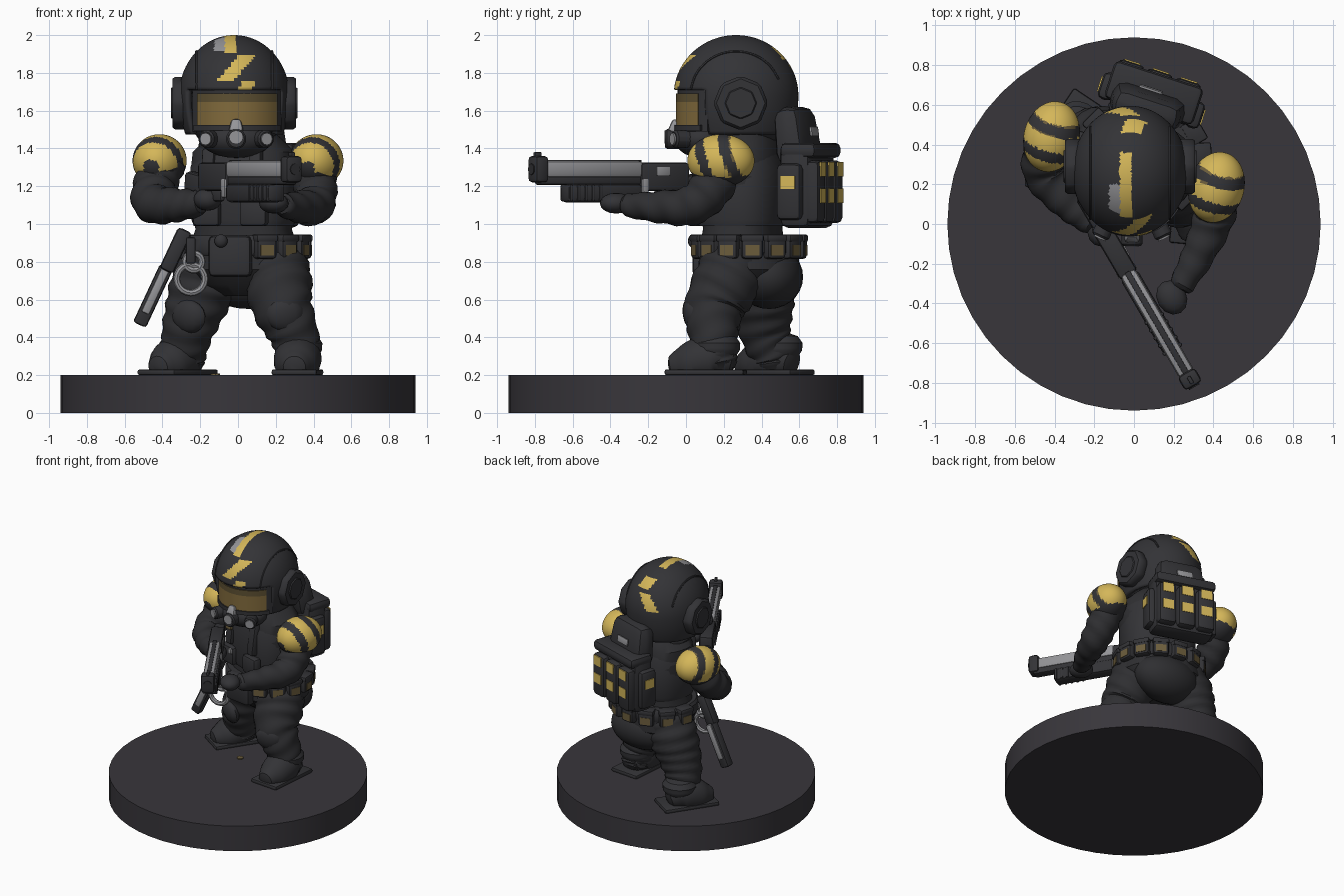
import bpy, bmesh, math
from mathutils import Vector, Matrix, Euler
from math import sin, cos, pi, radians

if "Cube" in bpy.data.objects:
    bpy.data.objects.remove(bpy.data.objects["Cube"])

def material(name, r, g, b):
    m = bpy.data.materials.new(name)
    m.diffuse_color = (r, g, b, 1)
    m.use_nodes = True
    m.node_tree.nodes["Principled BSDF"].inputs["Base Color"].default_value = m.diffuse_color
    return m

BASE = material("base charcoal", .040, .037, .044)
BLACK = material("armour black", .033, .033, .037)
DARK = material("cloth black", .028, .028, .031)
YELLOW = material("yellow paint", .66, .47, .10)
TAN = material("dull tan", .15, .11, .045)
AMBER = material("visor amber", .22, .145, .045)
BROWN = material("visor brown", .11, .08, .032)
GREY = material("bare metal", .30, .30, .315)

def finish(bm, name, mats, rule=None):
    bmesh.ops.recalc_face_normals(bm, faces=bm.faces[:])
    mats = mats if isinstance(mats, list) else [mats]
    if rule:
        for f in bm.faces:
            f.material_index = rule(f.calc_center_median())
    me = bpy.data.meshes.new(name)
    bm.to_mesh(me)
    bm.free()
    for m in mats:
        me.materials.append(m)
    ob = bpy.data.objects.new(name, me)
    bpy.context.collection.objects.link(ob)
    return ob

def place(bm, loc, rot=(0, 0, 0)):
    bm.transform(Matrix.Translation(loc) @ Euler([radians(a) for a in rot]).to_matrix().to_4x4())

def box(name, loc, size, mat, rot=(0, 0, 0), bevel=.02, taper=1):
    bm = bmesh.new()
    bmesh.ops.create_cube(bm, size=1)
    for v in bm.verts:
        k = taper if v.co.z > 0 else 1
        v.co = Vector((v.co.x * size[0] * k, v.co.y * size[1] * k, v.co.z * size[2]))
    if bevel:
        bmesh.ops.bevel(bm, geom=bm.edges[:], offset=bevel, segments=2, profile=.5, affect='EDGES')
    place(bm, loc, rot)
    return finish(bm, name, mat)

def ball(name, loc, size, mat, rot=(0, 0, 0), u=24, v=14, rule=None):
    bm = bmesh.new()
    bmesh.ops.create_uvsphere(bm, u_segments=u, v_segments=v, radius=1)
    bm.transform(Matrix.Diagonal((*size, 1)))
    place(bm, loc, rot)
    return finish(bm, name, mat, rule)

def rod(name, loc, r, depth, mat, rot=(0, 0, 0), sides=16, r2=None, bevel=0):
    bm = bmesh.new()
    bmesh.ops.create_cone(bm, cap_ends=True, segments=sides, radius1=r, radius2=r if r2 is None else r2, depth=depth)
    if bevel:
        bmesh.ops.bevel(bm, geom=bm.edges[:], offset=bevel, segments=1, affect='EDGES')
    place(bm, loc, rot)
    return finish(bm, name, mat)

def skin(bm, rings, closed_caps=True):
    rows = [[bm.verts.new(p) for p in ring] for ring in rings]
    n = len(rows[0])
    for a, b in zip(rows, rows[1:]):
        for i in range(n):
            j = (i + 1) % n
            bm.faces.new((a[i], a[j], b[j], b[i]))
    if closed_caps:
        bm.faces.new(rows[0])
        bm.faces.new(rows[-1])

def tube(name, pts, mat, folds=0, sides=20, floor=None, steps=8):
    # rounded tube through (x, y, z, radius) points, with optional cloth folds
    P = [Vector(p) for p in pts]
    P = [P[0] * 2 - P[1]] + P + [P[-1] * 2 - P[-2]]
    path = []
    for k in range(1, len(P) - 2):
        a, b, c, d = P[k - 1:k + 3]
        for s in range(steps):
            t = s / steps
            path.append(.5 * (2 * b + (c - a) * t + (2 * a - 5 * b + 4 * c - d) * t * t + (3 * b - a - 3 * c + d) * t ** 3))
    path.append(P[-2])
    rings, x = [], Vector((1, .2, .1))
    def ring(q, axis, k, f, shift=0):
        nonlocal x
        x = (x - axis * x.dot(axis)).normalized()
        y = axis.cross(x)
        out = []
        for i in range(sides):
            a = 2 * pi * i / sides
            r = q[3] * k * (1 + folds * sin(f * 1.25 + 2.2 * sin(a + f * .11)))
            out.append(q.xyz + axis * shift + (x * cos(a) + y * sin(a)) * r)
        return out
    for i, q in enumerate(path):
        axis = (path[min(i + 1, len(path) - 1)].xyz - path[max(i - 1, 0)].xyz).normalized()
        if i == 0:
            rings += [ring(q, axis, k, 0, -q[3] * h) for k, h in ((.4, .42), (.8, .28))]
        rings.append(ring(q, axis, 1, i))
        if i == len(path) - 1:
            rings += [ring(q, axis, k, i, q[3] * h) for k, h in ((.8, .28), (.4, .42))]
    bm = bmesh.new()
    skin(bm, rings)
    if floor:
        for v in bm.verts:
            v.co.z = max(v.co.z, floor)
    return finish(bm, name, mat)

def loft(name, loc, yaw, sections, mat, power=.8, sides=32):
    # stacked rounded-rectangle sections (z, rx, ry)
    sp = lambda c: math.copysign(abs(c) ** power, c)
    bm = bmesh.new()
    skin(bm, [[(rx * sp(cos(2 * pi * i / sides)), ry * sp(sin(2 * pi * i / sides)), z)
               for i in range(sides)] for z, rx, ry in sections])
    place(bm, loc, (0, 0, yaw))
    return finish(bm, name, mat)

def arc(name, rx, ry, half, z0, z1, thick, mat, n=16):
    # curved face band around the head
    bm = bmesh.new()
    rings = []
    for i in range(n + 1):
        a = radians(-half + 2 * half * i / n)
        rings.append([(-.005 + sin(a) * (rx - d), .27 - cos(a) * (ry - d), z)
                      for d, z in ((0, z0), (0, z1), (thick, z1), (thick, z0))])
    skin(bm, rings)
    return finish(bm, name, mat)

# Round base and a spent casing
rod("base_disc", (0, 0, .1), .94, .2, BASE, sides=48)
rod("spent_casing", (-.12, .2, .204), .025, .008, TAN, sides=8)

# Helmet: open-faced dome with painted stripes
def helmet_paint(c):
    x, y, z = c
    if y < .36:
        if z > 1.905 and -.07 < x < -.012: return 1
        if z > 1.92 and -.125 < x < -.07 and y < .2: return 2
        if y < .2 and 1.76 < z < 1.895 and abs(x + .005 - (z - 1.83) * .85) < .045: return 1
        if y < .2 and 1.68 < z < 1.755 and abs(x - .04 - (z - 1.72) * .5) < .035: return 1
    else:
        if 1.87 < z < 1.94 and abs(x + (z - 1.9) * .5) < .05: return 1
        if 1.73 < z < 1.84 and abs(x + .06 - (z - 1.79) * .8) < .045: return 1
    return 0
bm = bmesh.new()
bmesh.ops.create_uvsphere(bm, u_segments=96, v_segments=64, radius=1)
for v in bm.verts:
    v.co = Vector((-.02 + v.co.x * .292, .265 + v.co.y * .33, 1.68 + v.co.z * (.32 if v.co.z > 0 else .44)))
def opening(c):
    return c.z < 1.47 or (c.z < 1.705 and abs(math.atan2(c.x + .02, .265 - c.y)) < radians(56))
bmesh.ops.delete(bm, geom=[f for f in bm.faces if opening(f.calc_center_median())], context='FACES')
helmet = finish(bm, "helmet_shell", [BLACK, YELLOW, GREY], helmet_paint)
helmet.modifiers.new("shell", 'SOLIDIFY').thickness = .03
ball("head", (-.01, .28, 1.6), (.255, .275, .24), DARK)
for s in (-1, 1):
    rod("ear_cover", (-.02 + s * .285, .29, 1.64), .145, .085, BLACK, (0, 90, 0), 8, bevel=.015)
    rod("ear_disc", (-.02 + s * .325, .29, 1.64), .085, .02, BLACK, (0, 90, 0), 8, bevel=.006)
    seam = []
    for i in range(9):
        a = radians(8 + 150 * i / 8)
        seam.append((-.02 + s * .2, .265 - cos(a) * .241, 1.68 + sin(a) * .234, .007))
    tube("helmet_seam", seam, BLACK, sides=6, steps=3)

# Visor and breathing mask
arc("visor_frame", .272, .315, 60, 1.49, 1.72, .04, BLACK)
arc("visor_glass", .278, .323, 50, 1.525, 1.645, .02, AMBER)
arc("visor_top_tint", .278, .323, 50, 1.645, 1.69, .02, BROWN)
arc("visor_lower_rim", .285, .332, 54, 1.495, 1.525, .04, BLACK)
ball("mask_body", (-.01, .08, 1.45), (.19, .14, .1), BLACK)
box("mask_nose", (-.01, -.06, 1.52), (.08, .06, .07), GREY, (-15, 0, 0), .015, .6)
rod("mask_snout", (-.01, -.06, 1.45), .055, .1, BLACK, (90, 0, 0), 12, bevel=.01)
rod("snout_cap", (-.01, -.108, 1.46), .035, .012, GREY, (90, 0, 0), 12)
for s in (-1, 1):
    rod("mask_filter", (-.01 + s * .14, -.02, 1.45), .048, .1, BLACK, (90, 0, s * 25), 12, bevel=.01)
    rod("filter_cap", (-.01 + s * .16, -.068, 1.45), .032, .014, GREY, (90, 0, s * 25), 12)

# Torso, twisted towards the trailing shoulder
YAW = -18
loft("torso", (.03, .3, 0), YAW, [(.82, .27, .2), (.93, .27, .2), (.97, .255, .195), (1.1, .265, .2),
     (1.25, .285, .21), (1.38, .27, .2), (1.45, .2, .17), (1.5, .14, .13)], DARK)
loft("vest", (.03, .3, 0), YAW, [(.99, .262, .215), (1.02, .272, .225), (1.3, .28, .225), (1.4, .22, .19)], BLACK)
loft("collar", (.0, .29, 0), 0, [(1.36, .2, .19), (1.42, .21, .2), (1.48, .18, .18)], DARK, 1)
def on_body(x, y, z):
    a = radians(YAW)
    return (.03 + x * cos(a) - y * sin(a), .3 + x * sin(a) + y * cos(a), z)
for x in (-.13, .13):
    box("vest_strap", on_body(x, -.2, 1.27), (.07, .06, .26), BLACK, (-8, 0, YAW), .015)
    box("vest_pouch", on_body(x, -.22, 1.06), (.15, .07, .14), BLACK, (0, 0, YAW), .02)
box("chest_patch", on_body(-.12, -.238, 1.28), (.06, .02, .035), TAN, (-8, 0, YAW), .003)
box("vest_buckle", on_body(-.07, -.265, 1.11), (.03, .02, .04), GREY, (0, 0, YAW), .004)

# Hips, belt and pouches
loft("hips", (.04, .34, 0), -12, [(.62, .13, .12), (.68, .25, .2), (.76, .31, .255), (.86, .3, .25)], DARK, .9)
loft("belt", (.035, .33, 0), 0, [(.83, .3, .26), (.85, .315, .272), (.92, .315, .272), (.94, .3, .26)], BLACK, .9)
for deg in (-70, -46, -22, 4, 30, 56, 82, 108, 136, 164):
    a = radians(deg)
    c = Vector((.035 + cos(a) * .31, .33 + sin(a) * .265, .88))
    out = Vector((cos(a), sin(a), 0))
    box("belt_pouch", c, (.115, .085, .13), BLACK, (0, 0, deg + 90), .02)
    box("pouch_flap", c + Vector((0, 0, .045)), (.122, .095, .04), BLACK, (0, 0, deg + 90), .012)
    box("pouch_paint", c + out * .041 + Vector((0, 0, -.02)), (.075, .008, .055), TAN, (0, 0, deg + 90), 0)
box("front_flap", (-.04, .09, .83), (.23, .09, .22), BLACK, (0, 0, -8), .03)
ball("belt_knob", (-.09, .035, .91), (.035, .025, .035), BLACK, u=12, v=8)

# Backpack
def on_pack(x, y, z):
    a = radians(YAW)
    return (.1 + x * cos(a) - y * sin(a), .66 + x * sin(a) + y * cos(a), z)
box("pack_body", on_pack(0, -.02, 1.2), (.46, .17, .44), BLACK, (0, 0, YAW), .04)
box("pack_top", on_pack(-.01, -.08, 1.47), (.4, .17, .3), BLACK, (8, 0, YAW), .06, .85)
box("pack_flap", on_pack(0, 0, 1.39), (.47, .2, .08), BLACK, (0, 0, YAW), .03)
box("pack_label", on_pack(-.02, .013, 1.49), (.12, .012, .05), GREY, (8, 0, YAW), .003)
for s in (-1, 1):
    box("side_pocket", on_pack(s * .23, -.04, 1.17), (.08, .14, .3), BLACK, (0, 0, YAW), .03)
    box("side_paint", on_pack(s * .272, -.04, 1.22), (.008, .08, .07), YELLOW, (0, 0, YAW), 0)
for x in (-.15, 0, .15):
    box("pack_pouch", on_pack(x, .07, 1.17), (.14, .09, .33), BLACK, (0, 0, YAW), .03)
    for z in (1.15, 1.29):
        box("pouch_square", on_pack(x, .115, z), (.085, .008, .075), YELLOW, (0, 0, YAW), 0)

# Shoulder pads with hazard stripes
for s, y in ((-1, .44), (1, .185)):
    def pad_paint(c, s=s, y=y):
        h = c.z - 1.33 + (s * c.x - .41) * .25
        if h < -.055: return 0
        w = sin((c.y - y) * 42 + (c.z - 1.33) * 16 + s * (s * c.x - .41) * 12 + 1.2)
        return 1 if w > -.25 else 2 if w > -.5 and c.y > y else 0
    ball("shoulder_pad", (s * .415, y, 1.335), (.14, .18, .14), [BLACK, YELLOW, TAN], (0, s * 25, -15), 64, 40, pad_paint)

# Arms and gloves
tube("trailing_arm", [(-.39, .42, 1.33, .115), (-.44, .37, 1.2, .115), (-.45, .25, 1.11, .105),
     (-.33, .11, 1.1, .09), (-.21, .01, 1.11, .07)], DARK, .05)
tube("leading_arm", [(.39, .19, 1.33, .115), (.41, .14, 1.2, .115), (.40, .03, 1.1, .105),
     (.33, -.14, 1.09, .085), (.24, -.31, 1.1, .062)], DARK, .05)
box("arm_patch", (-.47, .155, 1.11), (.06, .02, .04), TAN, (0, 0, -40), .003)
ball("trailing_glove", (-.16, -.04, 1.13), (.075, .075, .06), BLACK, (0, 0, 30), 12, 8)
ball("leading_glove", (.19, -.37, 1.11), (.075, .09, .055), BLACK, (0, 0, 30), 12, 8)

# Long gun, laid along a diagonal line
def on_gun(t, side, z):
    return (-.1 + .505 * t + .863 * side, -.13 - .863 * t + .505 * side, z)
def gun(name, t, z, size, mat, bevel=.012, side=0, pitch=0):
    box(name, on_gun(t, side, z), size, mat, (pitch, 0, 30.3), bevel)
gun("gun_receiver", .0, 1.25, (.1, .3, .15), BLACK, .02)
gun("gun_stock", -.2, 1.2, (.08, .22, .13), BLACK, .02, 0, 8)
gun("gun_barrel", .43, 1.29, (.085, .6, .09), GREY, .022)
gun("barrel_rib", .43, 1.334, (.03, .6, .012), BLACK, .003)
gun("barrel_underside", .45, 1.232, (.07, .62, .05), BLACK)
gun("muzzle_block", .755, 1.29, (.1, .08, .14), BLACK, .02)
gun("front_sight", .76, 1.365, (.02, .04, .03), BLACK, .004)
gun("gun_fore_end", .37, 1.165, (.1, .46, .1), BLACK, .025)
for i in range(5):
    gun("fore_end_ridge", .4 + i * .045, 1.165, (.11, .02, .09), BLACK, .008)
gun("receiver_port", .02, 1.28, (.008, .08, .045), GREY, .002, .052)
gun("trigger_guard", -.02, 1.15, (.03, .12, .06), BLACK)
gun("gun_lever", .125, 1.19, (.105, .04, .1), GREY, .008)
rod("muzzle_hole", on_gun(.797, 0, 1.29), .03, .008, DARK, (90, 0, 30.3), 12)

# Legs, knee pads and boots
tube("leading_leg", [(.18, .28, .84, .17), (.21, .22, .7, .18), (.235, .15, .56, .16), (.295, .145, .42, .132),
     (.32, .16, .3, .115), (.325, .17, .25, .105)], DARK, .04)
tube("trailing_leg", [(-.1, .39, .84, .17), (-.17, .41, .7, .18), (-.225, .41, .56, .16), (-.27, .42, .42, .135),
     (-.285, .46, .3, .115), (-.285, .47, .25, .105)], DARK, .04)
ball("seat_of_trousers", (.06, .44, .72), (.27, .18, .17), DARK)
ball("leading_knee", (.25, .03, .52), (.1, .045, .09), BLACK, (10, 0, 10), 12, 8)
ball("trailing_knee", (-.26, .28, .51), (.1, .05, .09), BLACK, (10, 0, -30), 12, 8)
for hx, hy, yaw in ((.325, .22, -5), (-.255, .54, -34)):
    d = Vector((sin(radians(yaw)), -cos(radians(yaw)), 0))
    h = Vector((hx, hy, 0))
    spots = ((0, .27, .09), (.08, .29, .125), (.2, .26, .115), (.28, .245, .075))
    tube("boot", [(*(h + d * t).xy, z, r) for t, z, r in spots], BLACK, floor=.2)
    box("boot_sole", h + d * .115 + Vector((0, 0, .215)), (.24, .42, .032), BLACK, (0, 0, yaw), .012)
    tube("boot_cuff", [(*(h + d * .06).xy, .33, .125), (*(h + d * .06).xy, .37, .128)], BLACK, steps=3)

# Sidearm and cuffs hanging from the belt
box("hanging_grip", (-.33, .19, .86), (.08, .08, .24), BLACK, (0, 25, 0), .02)
box("hanging_barrel", (-.45, .22, .62), (.075, .07, .34), BLACK, (0, 25, 0), .015)
box("barrel_plate", (-.435, .22, .65), (.045, .085, .27), GREY, (0, 25, 0), .01)
box("cuff_strap", (-.25, .11, .86), (.05, .04, .14), BLACK, (0, 0, 0), .01)
for x, z, r in ((-.25, .71, .075), (-.235, .80, .045)):
    bpy.ops.mesh.primitive_torus_add(location=(x, .12, z), rotation=(pi / 2, 0, .1), major_radius=r,
                                     minor_radius=.018, major_segments=20, minor_segments=8)
    bpy.context.object.name = "cuff_ring"
    bpy.context.object.data.materials.append(GREY)

# Smooth shading with crisp edges
for ob in bpy.data.objects:
    ob.select_set(True)
bpy.context.view_layer.objects.active = helmet
bpy.ops.object.shade_smooth_by_angle(angle=radians(35))
